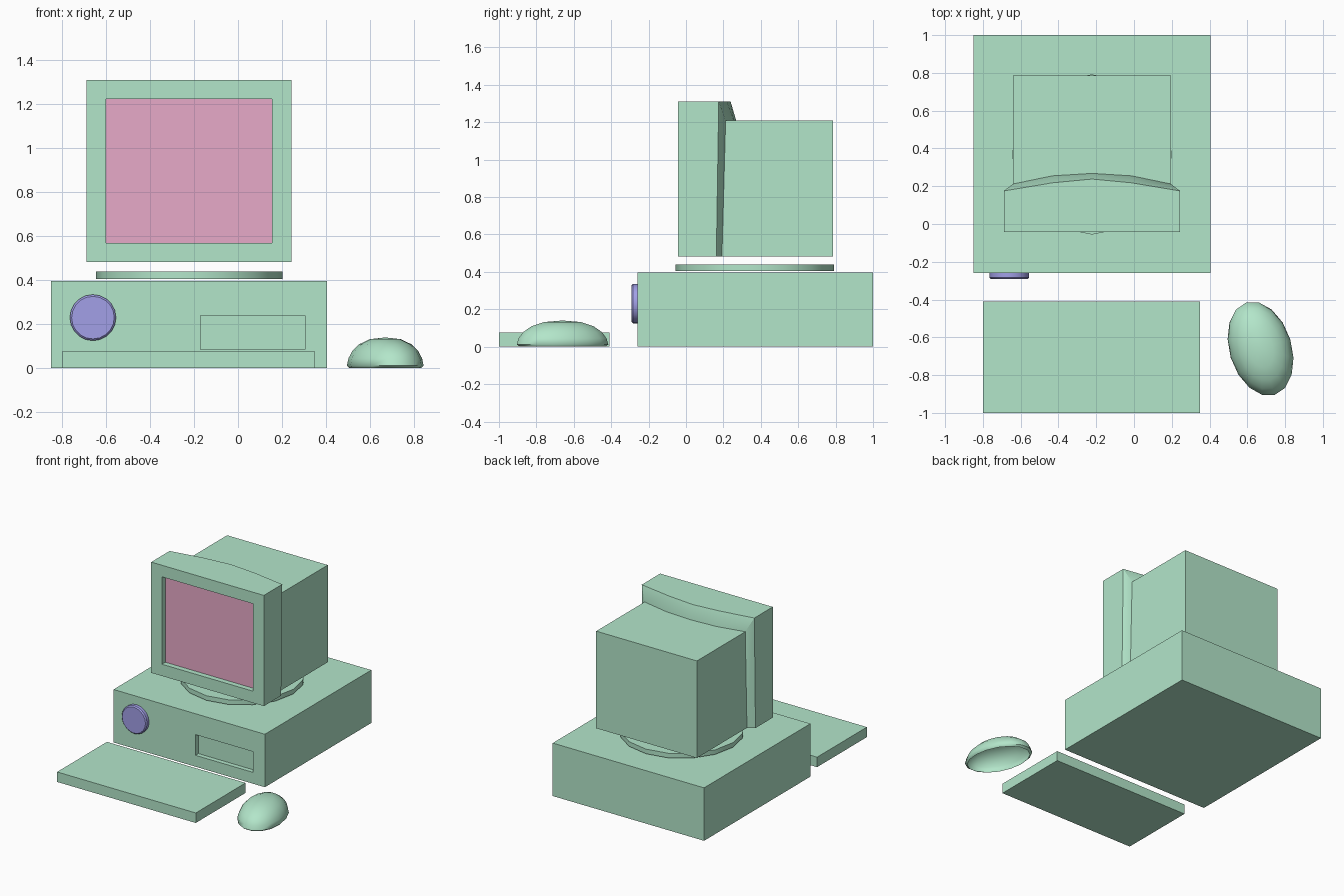
import bpy, bmesh, math
from mathutils import Matrix, Vector

if "Cube" in bpy.data.objects:
    bpy.data.objects.remove(bpy.data.objects["Cube"])


def material(name, color):
    m = bpy.data.materials.new(name)
    m.diffuse_color = (*color, 1)
    m.use_nodes = True
    m.node_tree.nodes["Principled BSDF"].inputs["Base Color"].default_value = m.diffuse_color
    return m


GREEN = material("green", (0.45, 0.79, 0.59))
PINK = material("pink", (0.80, 0.40, 0.58))
BLUE = material("blue", (0.36, 0.35, 0.80))


def finish(name, bm, mats=(GREEN,), smooth=None):
    bmesh.ops.recalc_face_normals(bm, faces=bm.faces)
    me = bpy.data.meshes.new(name)
    bm.to_mesh(me)
    bm.free()
    for m in mats:
        me.materials.append(m)
    ob = bpy.data.objects.new(name, me)
    bpy.context.collection.objects.link(ob)
    if smooth:
        bpy.ops.object.select_all(action='DESELECT')
        ob.select_set(True)
        bpy.context.view_layer.objects.active = ob
        bpy.ops.object.shade_smooth_by_angle(angle=math.radians(smooth))
    return ob


def box(x0, x1, y0, y1, z0, z1):
    bm = bmesh.new()
    size = Vector((x1 - x0, y1 - y0, z1 - z0))
    mid = Vector((x0 + x1, y0 + y1, z0 + z1)) / 2
    bmesh.ops.create_cube(bm, size=1, matrix=Matrix.Translation(mid) @ Matrix.Diagonal((*size, 1)))
    return bm


def recess(bm, x0, x1, z0, z1, depth):
    """Sink a rectangular pocket into the front (-y) face; returns its floor."""
    face = min(bm.faces, key=lambda f: f.calc_center_median().y)
    mid = face.calc_center_median()
    front = mid.y
    for y in (front, front + depth):
        bmesh.ops.inset_individual(bm, faces=[face], thickness=0.01)
        mid = face.calc_center_median()
        for v in face.verts:
            v.co = (x0 if v.co.x < mid.x else x1, y, z0 if v.co.z < mid.z else z1)
    return face


def disc(radius, depth, sides, matrix):
    bm = bmesh.new()
    bmesh.ops.create_cone(bm, cap_ends=True, segments=sides, radius1=radius,
                          radius2=radius, depth=depth, matrix=matrix)
    return bm


# Desktop case with drive slot
bm = box(-0.85, 0.405, -0.26, 1.0, 0, 0.397)
recess(bm, -0.17, 0.305, 0.085, 0.24, 0.035)
finish("computer_case", bm)

# Round power button
bm = disc(0.105, 0.032, 20, Matrix.Translation((-0.66, -0.276, 0.23)) @ Matrix.Rotation(math.pi / 2, 4, 'X'))
rim = [e for e in bm.edges if all(v.co.y < -0.28 for v in e.verts)]
bmesh.ops.bevel(bm, geom=rim, offset=0.008, segments=1, affect='EDGES')
finish("power_button", bm, (BLUE,), 40)

# Swivel disc under the monitor
finish("monitor_stand", disc(0.424, 0.035, 16, Matrix.Translation((-0.2225, 0.368, 0.4225))), smooth=30)

# Monitor rear housing
finish("monitor_housing", box(-0.64, 0.195, 0.12, 0.785, 0.482, 1.21))

# Monitor front: bowed back edge with a sloping chamfer, screen sunk in front
bm = bmesh.new()
CX, Z0, Z1, ZB = -0.2225, 0.482, 1.312, 1.21
outer = [(-0.467, 0.175), (-0.21, 0.218), (0, 0.238), (0.21, 0.218), (0.467, 0.175)]
inner = [(-0.4175, 0.212), (-0.21, 0.255), (0, 0.268), (0.21, 0.255), (0.4175, 0.212)]
top = [bm.verts.new((CX + x, y, Z1)) for x, y in outer]
back = [bm.verts.new((CX + x, y, ZB)) for x, y in inner]
low = [bm.verts.new((CX + x, y - 0.02, Z0)) for x, y in inner]
low_l, low_r = [bm.verts.new((CX + s * 0.467, 0.162, Z0)) for s in (-1, 1)]
ftl, ftr, fbr, fbl = [bm.verts.new((CX + s * 0.467, -0.043, z))
                      for s, z in ((-1, Z1), (1, Z1), (1, Z0), (-1, Z0))]
for i in range(4):
    bm.faces.new((top[i], top[i + 1], back[i + 1], back[i]))
    bm.faces.new((back[i], back[i + 1], low[i + 1], low[i]))
bm.faces.new((top[0], back[0], low[0], low_l))
bm.faces.new((top[4], back[4], low[4], low_r))
bm.faces.new((ftl, ftr, *reversed(top)))
bm.faces.new((fbl, fbr, low_r, *reversed(low), low_l))
bm.faces.new((ftl, top[0], low_l, fbl))
bm.faces.new((ftr, top[4], low_r, fbr))
bm.faces.new((ftl, ftr, fbr, fbl))
bmesh.ops.recalc_face_normals(bm, faces=bm.faces)
recess(bm, -0.60, 0.155, 0.57, 1.225, 0.04).material_index = 1
finish("monitor_front_and_screen", bm, (GREEN, PINK), 25)

# Keyboard slab
finish("keyboard", box(-0.80, 0.35, -1.0, -0.41, 0, 0.075))

# Mouse: hollow half-ellipsoid shell with a tucked-in rim
bm = bmesh.new()
N = 16
place = Matrix.Translation((0.67, -0.66, 0)) @ Matrix.Rotation(math.radians(17), 4, 'Z')
profile = [(0.93, 0.0), (1.0, 0.012), (0.96, 0.045), (0.86, 0.078), (0.68, 0.109), (0.4, 0.132)]
rings = [[bm.verts.new(place @ Vector((0.165 * r * math.cos(2 * math.pi * i / N),
                                       0.256 * r * math.sin(2 * math.pi * i / N), z)))
          for i in range(N)] for r, z in profile]
for a, b in zip(rings, rings[1:]):
    for i in range(N):
        j = (i + 1) % N
        bm.faces.new((a[i], a[j], b[j], b[i]))
tip = bm.verts.new(place @ Vector((0, 0, 0.14)))
for i in range(N):
    bm.faces.new((rings[-1][i], rings[-1][(i + 1) % N], tip))
finish("mouse", bm, smooth=60)
